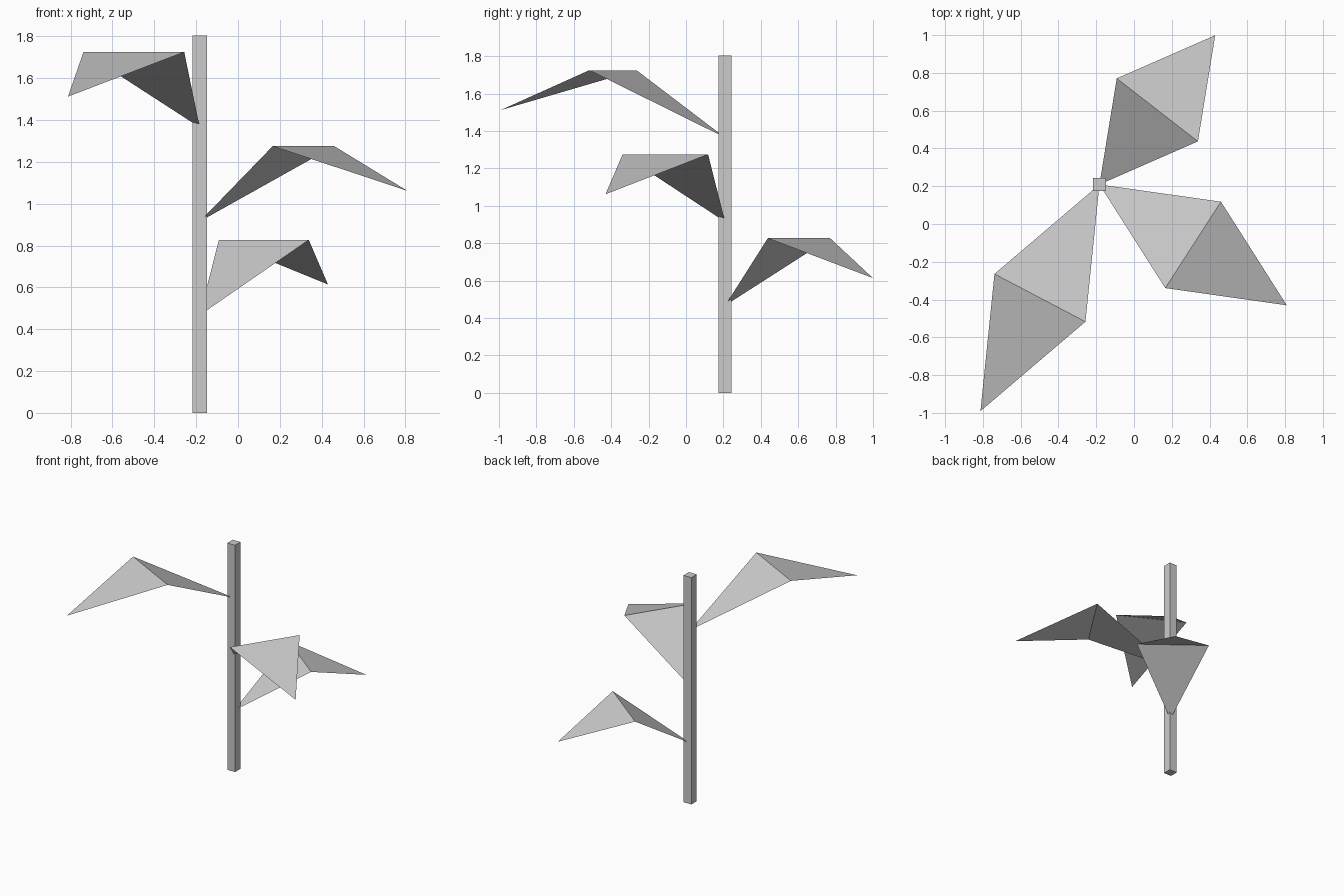
import bpy, bmesh
from math import cos, sin, radians
from mathutils import Vector

cube = bpy.data.objects.get("Cube")
if cube:
    bpy.data.objects.remove(cube, do_unlink=True)

# Single flat colour
grey = bpy.data.materials.new("light_grey")
grey.use_nodes = True
colour = (0.6, 0.6, 0.6, 1)
grey.diffuse_color = colour
grey.node_tree.nodes["Principled BSDF"].inputs["Base Color"].default_value = colour

STEM = Vector((-0.183, 0.209, 0))
STEM_SIDE, STEM_HEIGHT = 0.068, 1.805
HALF_WIDTH, RISE, TIP_RISE = 0.272, 0.36, 0.147


def add_object(name, bm, location):
    mesh = bpy.data.meshes.new(name)
    bm.to_mesh(mesh)
    bm.free()
    mesh.materials.append(grey)
    obj = bpy.data.objects.new(name, mesh)
    obj.location = location
    bpy.context.collection.objects.link(obj)


def leaf(name, angle, length, height):
    """Folded kite: climbs from the root to a level crease, then droops to the tip."""
    along = Vector((cos(radians(angle)), sin(radians(angle)), 0))
    side = Vector((-along.y, along.x, 0)) * HALF_WIDTH
    up = Vector((0, 0, 1))
    crease = along * length / 2 + up * RISE
    bm = bmesh.new()
    root, left, right, tip = [bm.verts.new(p) for p in (
        Vector(), crease + side, crease - side, along * length + up * TIP_RISE)]
    bm.faces.new((root, right, left))
    bm.faces.new((left, right, tip))
    add_object(name, bm, STEM + up * height)


# Square stem
bm = bmesh.new()
bmesh.ops.create_cube(bm, size=1)
bmesh.ops.scale(bm, vec=(STEM_SIDE, STEM_SIDE, STEM_HEIGHT), verts=bm.verts)
add_object("stem", bm, STEM + Vector((0, 0, STEM_HEIGHT / 2)))

# Leaves spiral up the stem and grow longer
leaf("lower_leaf", 52.2, 1.0, 0.467)
leaf("middle_leaf", 327.2, 1.18, 0.915)
leaf("upper_leaf", 242.3, 1.355, 1.365)
